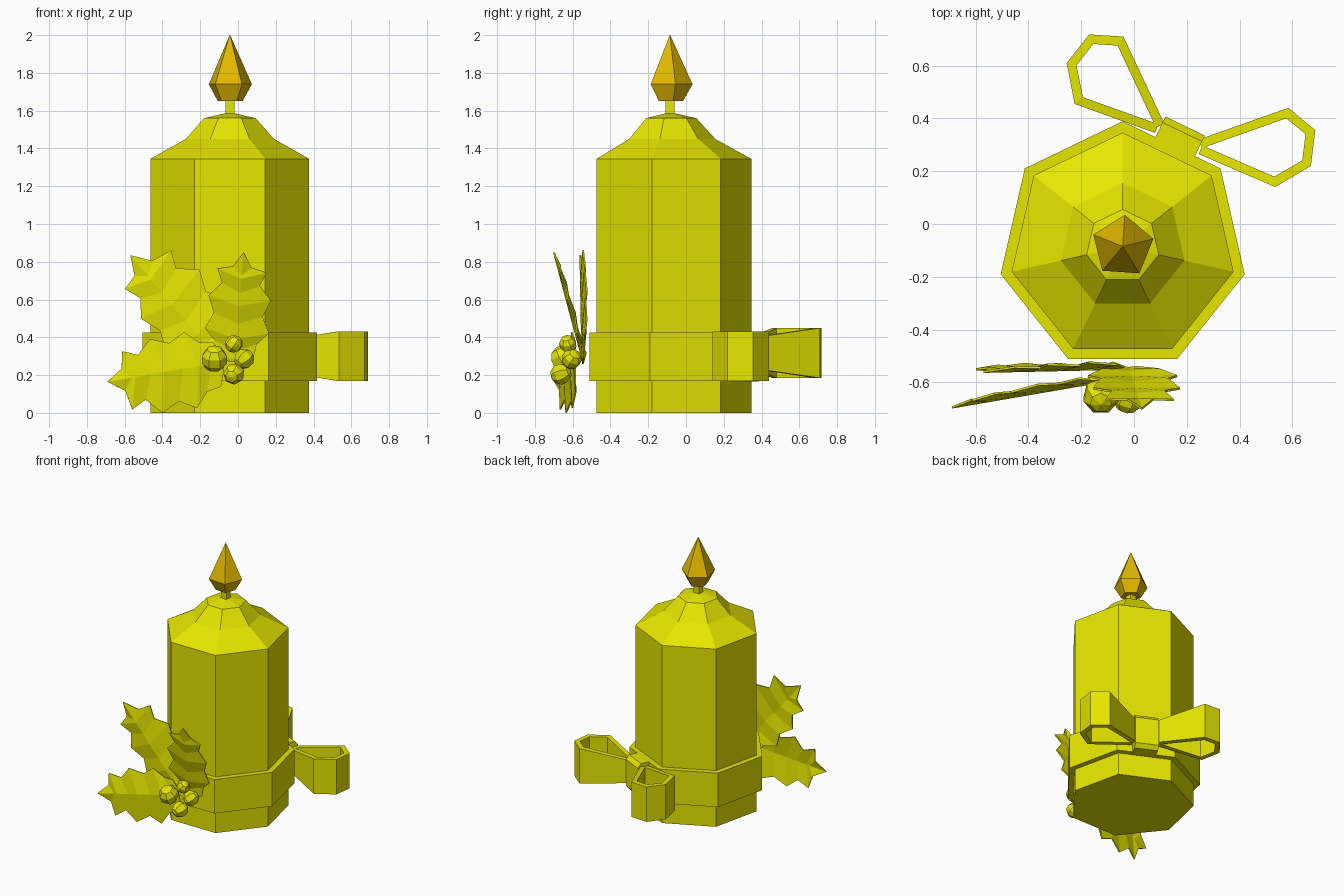
import bpy, bmesh, math
from mathutils import Vector

if "Cube" in bpy.data.objects:
    bpy.data.objects.remove(bpy.data.objects["Cube"])

CX, CY = -0.043, -0.085          # candle axis


def material(name, rgb):
    m = bpy.data.materials.new(name)
    m.diffuse_color = (*rgb, 1)
    m.use_nodes = True
    m.node_tree.nodes["Principled BSDF"].inputs["Base Color"].default_value = m.diffuse_color
    return m


yellow = material("yellow", (0.79, 0.79, 0.0))
amber = material("amber", (0.77, 0.49, 0.0))


def make(name, verts, faces, mat, fix=True):
    me = bpy.data.meshes.new(name)
    me.from_pydata([tuple(v) for v in verts], [], faces)
    if fix:
        bm = bmesh.new()
        bm.from_mesh(me)
        bmesh.ops.recalc_face_normals(bm, faces=bm.faces)
        bm.to_mesh(me)
        bm.free()
    me.materials.append(mat)
    ob = bpy.data.objects.new(name, me)
    bpy.context.collection.objects.link(ob)
    return ob


def lathe(name, profile, sides, mat, start=90):
    """Closed low-poly turned solid; profile is (radius, z) from the bottom up."""
    verts, faces = [], []
    for r, z in profile:
        for i in range(sides):
            a = math.radians(start - 360 * i / sides)
            verts.append((CX + r * math.cos(a), CY + r * math.sin(a), z))
    for k in range(len(profile) - 1):
        for i in range(sides):
            j = (i + 1) % sides
            a, b = k * sides, (k + 1) * sides
            faces.append((a + i, a + j, b + j, b + i))
    faces.append(tuple(range(sides)))
    faces.append(tuple(range(len(verts) - sides, len(verts))))
    return make(name, verts, faces, mat)


# Candle, wick, flame and the ribbon band around it
lathe("candle", [(0.431, 0), (0.431, 1.345), (0.24, 1.45), (0.14, 1.56), (0.03, 1.585)], 7, yellow)
lathe("wick", [(0.034, 1.57), (0.034, 1.67)], 4, yellow, 45)
lathe("flame", [(0.07, 1.652), (0.12, 1.74), (0.0015, 2.0)], 5, amber, 86)
lathe("ribbon_band", [(0.474, 0.168), (0.474, 0.425)], 7, yellow)


# Bow loops: upright strips following a path, narrowing towards the knot
def bow_loop(name, path, zc):
    n = len(path)
    halves = [0.085] + [0.132] * (n - 2) + [0.085]
    verts = [(x, y, zc - h) for (x, y), h in zip(path, halves)]
    verts += [(x, y, zc + h) for (x, y), h in zip(path, halves)]
    faces = [(i, i + 1, n + i + 1, n + i) for i in range(n - 1)]
    ob = make(name, verts, faces, yellow, fix=False)
    mod = ob.modifiers.new("thickness", 'SOLIDIFY')
    mod.thickness = 0.035
    mod.offset = -1
    mod.use_even_offset = True


bow_loop("bow_loop_left", [(0.115, 0.38), (-0.04, 0.71), (-0.17, 0.718), (-0.255, 0.61),
                           (-0.225, 0.455), (0.08, 0.345)], 0.317)
bow_loop("bow_loop_right", [(0.245, 0.265), (0.535, 0.14), (0.67, 0.22), (0.687, 0.355),
                            (0.585, 0.44), (0.245, 0.32)], 0.30)

# Bow knot: chamfered block lying on the back right face of the band
ang = math.radians(90 - 180 / 7)
out = Vector((math.cos(ang), math.sin(ang), 0))
tan = Vector((out.y, -out.x, 0))
centre = Vector((0.172, 0.326, 0.295))
section = [(-0.06, -0.13), (0.025, -0.13), (0.05, -0.10),
           (0.05, 0.10), (0.025, 0.13), (-0.06, 0.13)]
kv = [centre + tan * s + out * d + Vector((0, 0, z)) for s in (-0.083, 0.083) for d, z in section]
kf = [(i, (i + 1) % 6, 6 + (i + 1) % 6, 6 + i) for i in range(6)]
make("bow_knot", kv, kf + [tuple(range(6)), tuple(range(6, 12))], yellow)

# Holly leaves: (position along the leaf, half width), spikes and notches alternate
OUTLINE = [(0.0, 0.03), (0.05, 0.10), (0.17, 0.11), (0.28, 0.17), (0.42, 0.13),
           (0.58, 0.165), (0.70, 0.10), (0.83, 0.13), (0.86, 0.05), (1.0, 0.0)]


def leaf(name, base, tip, width_a, width_b):
    base, tip = Vector(base), Vector(tip)
    axis = tip - base
    u = axis.normalized()
    front = Vector((0, -1, 0))
    front = (front - u * front.dot(u)).normalized()
    side = front.cross(u)            # screen left of the leaf axis is negative
    n = len(OUTLINE)
    ribs, left, right = [], [], []
    for i, (t, w) in enumerate(OUTLINE):
        wave = (0.008 if i % 2 else -0.008) if 0 < i < n - 1 else 0
        rib_t = t if i in (0, n - 1) else max(t - 0.07, 0.02)
        ribs.append(base + axis * rib_t)
        for s, width, row in ((1, width_a, left), (-1, width_b, right)):
            row.append(base + axis * t + side * s * w * width + front * (wave - 0.12 * w * width))
    verts = ribs + left[:-1] + right[:-1]
    faces = []
    for off in (n, 2 * n - 1):
        for i in range(n - 2):
            faces.append((i, i + 1, off + i + 1, off + i))
        faces.append((n - 2, n - 1, off + n - 2))
    ob = make(name, verts, faces, yellow)
    mod = ob.modifiers.new("thickness", 'SOLIDIFY')
    mod.thickness = 0.008
    mod.offset = 0


leaf("leaf_upper_left", (-0.12, -0.55, 0.30), (-0.57, -0.56, 0.835), 1.05, 1.4)
leaf("leaf_lower_left", (-0.08, -0.59, 0.27), (-0.69, -0.695, 0.165), 1.28, 1.12)
leaf("leaf_upright", (-0.02, -0.545, 0.27), (0.03, -0.70, 0.85), 1.0, 1.0)

# Berries
for i, (x, y, z, r) in enumerate([(-0.125, -0.65, 0.287, 0.071), (-0.022, -0.625, 0.365, 0.048),
                                  (0.032, -0.605, 0.285, 0.055), (-0.022, -0.662, 0.206, 0.057)]):
    bpy.ops.mesh.primitive_uv_sphere_add(segments=7, ring_count=5, radius=r, location=(x, y, z),
                                         rotation=(0.5, 0.4 * i, 0.6 * i))
    ob = bpy.context.object
    ob.name = f"berry_{i + 1}"
    ob.data.materials.append(yellow)
